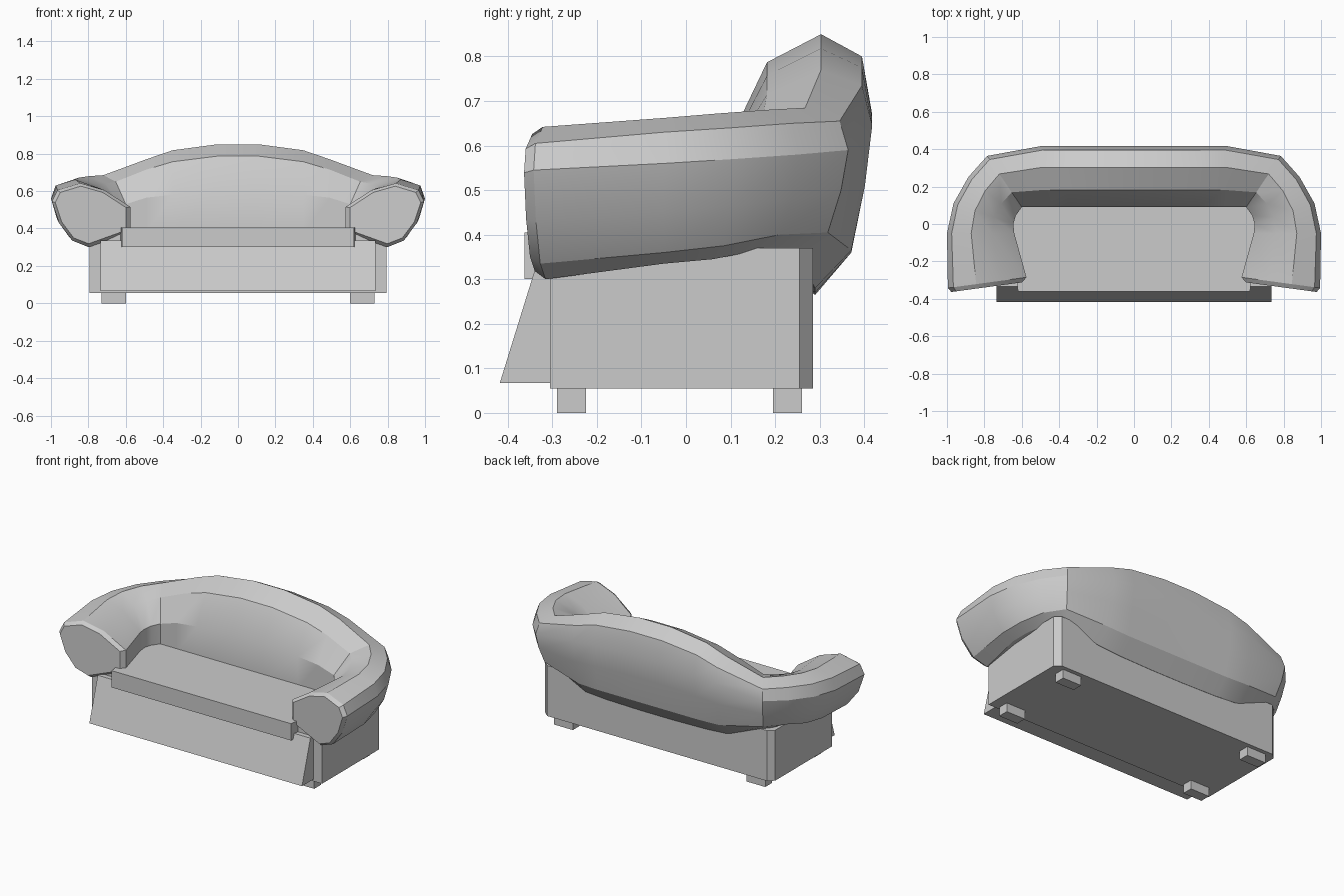
import bpy, bmesh, math
from mathutils import Vector

if "Cube" in bpy.data.objects:
    bpy.data.objects.remove(bpy.data.objects["Cube"])


def finish(name, bm, angle=None):
    bmesh.ops.recalc_face_normals(bm, faces=bm.faces)
    me = bpy.data.meshes.new(name)
    bm.to_mesh(me)
    bm.free()
    if angle:
        me.shade_smooth()
        me.set_sharp_from_angle(angle=math.radians(angle))
    ob = bpy.data.objects.new(name, me)
    bpy.context.collection.objects.link(ob)
    return ob


def prism(name, outline, axis, lo, hi):
    """Extrude a 2D outline along x ((y, z) points) or z ((x, y) points)."""
    bm = bmesh.new()
    place = (lambda p, t: (t, *p)) if axis == 'x' else (lambda p, t: (*p, t))
    a, b = [[bm.verts.new(place(p, t)) for p in outline] for t in (lo, hi)]
    bm.faces.new(a)
    bm.faces.new(b)
    n = len(outline)
    for i in range(n):
        j = (i + 1) % n
        bm.faces.new((a[i], a[j], b[j], b[i]))
    return finish(name, bm)


def rect(x0, x1, y0, y1):
    return [(x0, y0), (x1, y0), (x1, y1), (x0, y1)]


# Feet
for sx in (-1, 1):
    for label, y0, y1 in (("front", -0.29, -0.225), ("back", 0.195, 0.26)):
        prism(f"{label}_foot", rect(sx * 0.6, sx * 0.73, y0, y1), 'z', 0, 0.06)

# Base with clipped back corners
prism("base", [(-0.795, -0.305), (0.795, -0.305), (0.795, 0.255), (0.76, 0.285),
               (-0.76, 0.285), (-0.795, 0.255)], 'z', 0.055, 0.37)

# Sloping front panel
prism("front_panel", [(-0.418, 0.067), (-0.335, 0.335), (-0.30, 0.335), (-0.30, 0.067)],
      'x', -0.735, 0.735)

# Seat cushion slab, wider where it runs under the arms
prism("seat", [(-0.62, -0.362), (0.62, -0.362), (0.67, 0.0), (0.66, 0.12),
               (-0.66, 0.12), (-0.67, 0.0)], 'z', 0.30, 0.405)

# Wraparound back and arms: fractions from inner to outer side of the roll
BACK_U = (0, 0, 0.28, 0.65, 0.93, 1, 0.95, 0.857, 0.61)
ARM_U = (0, 0, 0.33, 0.64, 0.93, 1, 0.91, 0.74, 0.53)
# Stations: arm blend, inner (x, y), outer (x, y), heights around the roll
STATIONS = [
    (0, (0.11, 0.09), (0.11, 0.418), (.38, .595, .787, .85, .80, .67, .53, .36, .265)),
    (0, (0.35, 0.09), (0.35, 0.418), (.38, .58, .757, .818, .775, .66, .52, .36, .27)),
    (0, (0.49, 0.09), (0.49, 0.418), (.38, .565, .715, .77, .735, .645, .51, .365, .28)),
    (.2, (0.60, 0.09), (0.785, 0.364), (.38, .53, .65, .685, .655, .59, .50, .405, .35)),
    (.5, (0.632, 0.045), (0.885, 0.252), (.38, .525, .64, .68, .65, .58, .48, .40, .365)),
    (.8, (0.645, 0.0), (0.965, 0.11), (.38, .52, .63, .672, .64, .57, .465, .375, .345)),
    (1, (0.64, -0.05), (1.0, -0.05), (.38, .52, .622, .662, .63, .56, .45, .36, .335)),
    (1, (0.575, -0.285), (0.995, -0.342), (.38, .515, .605, .642, .605, .545, .43, .335, .30)),
]
rings = []
for w, a, b, zs in STATIONS:
    a, b = Vector(a), Vector(b)
    rings.append([(*a.lerp(b, u + (v - u) * w), z) for u, v, z in zip(BACK_U, ARM_U, zs)])

# Bevelled arm end
end = [Vector(p) for p in rings[-1]]
mid = sum(end, Vector()) / len(end)
rings.append([tuple(mid.lerp(p, 0.9) + Vector((0, -0.024, 0))) for p in end])

mirrored = [[(-x, y, z) for x, y, z in r] for r in reversed(rings)]
bm = bmesh.new()
loops = [[bm.verts.new(p) for p in r] for r in mirrored + rings]
for r, s in zip(loops, loops[1:]):
    for i in range(len(r)):
        j = (i + 1) % len(r)
        bm.faces.new((r[i], r[j], s[j], s[i]))
bm.faces.new(loops[0])
bm.faces.new(loops[-1])
finish("back_and_arms", bm, 28)
